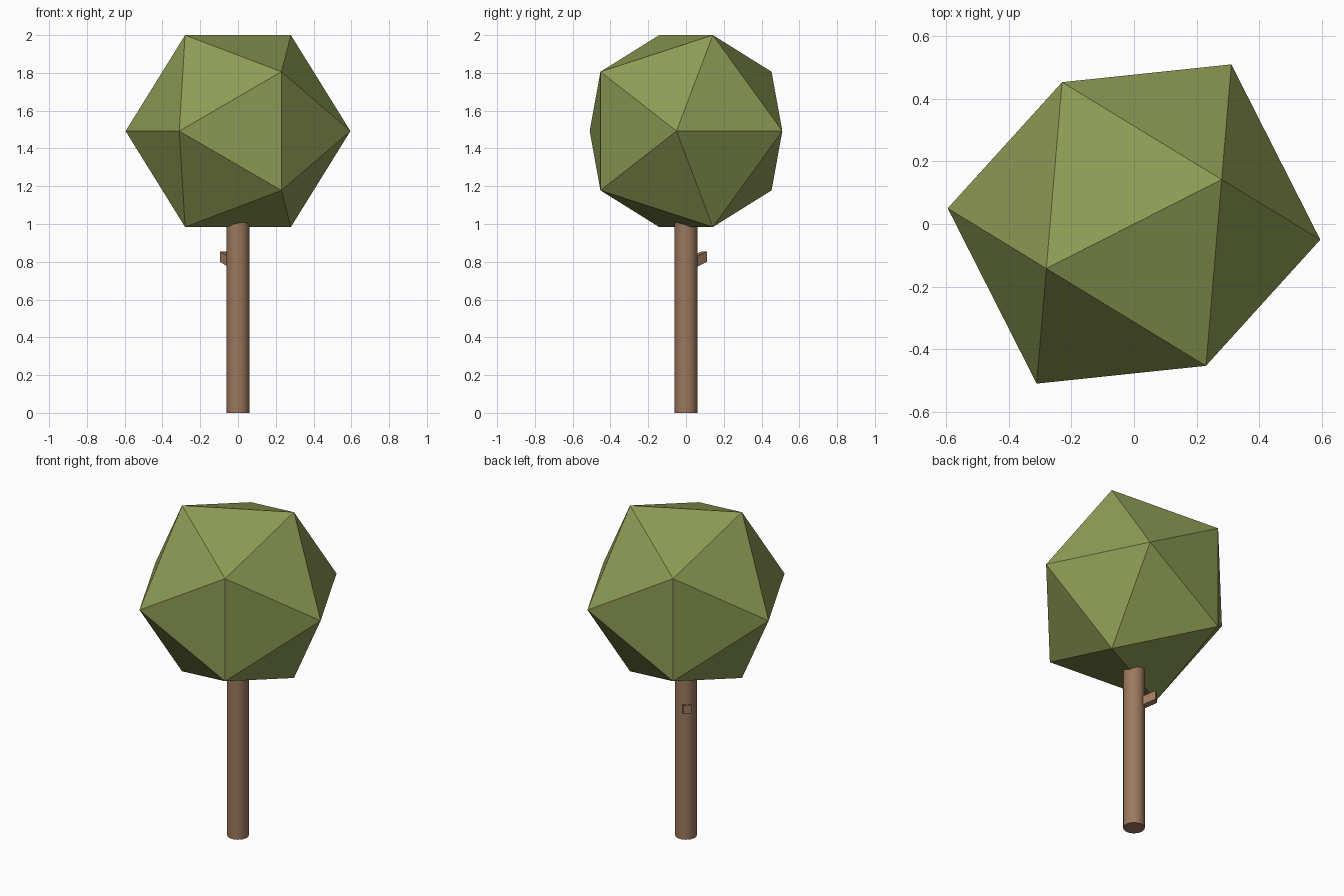
import bpy, bmesh, math
from mathutils import Matrix, Vector

if "Cube" in bpy.data.objects:
    bpy.data.objects.remove(bpy.data.objects["Cube"])


def material(name, rgb):
    m = bpy.data.materials.new(name)
    m.diffuse_color = (*rgb, 1)
    m.use_nodes = True
    m.node_tree.nodes["Principled BSDF"].inputs["Base Color"].default_value = m.diffuse_color
    return m


def add_object(name, bm, mat):
    bmesh.ops.recalc_face_normals(bm, faces=bm.faces)
    mesh = bpy.data.meshes.new(name)
    bm.to_mesh(mesh)
    bm.free()
    mesh.materials.append(mat)
    ob = bpy.data.objects.new(name, mesh)
    bpy.context.collection.objects.link(ob)
    return ob


bark = material("bark", (0.33, 0.19, 0.11))
leaf = material("leaf", (0.27, 0.33, 0.09))

# Crown: regular icosahedron with an edge on top, turned about z
A, B = 0.314, 0.508
bm = bmesh.new()
for s in (-A, A):
    for t in (-B, B):
        for p in ((s, 0, t), (0, t, s), (t, s, 0)):
            bm.verts.new(p)
bmesh.ops.convex_hull(bm, input=bm.verts)
bm.transform(Matrix.Translation((0, 0, 1.492)) @ Matrix.Rotation(math.radians(26.9), 4, 'Z'))
add_object("crown", bm, leaf)

# Trunk: round post reaching into the crown
bm = bmesh.new()
bmesh.ops.create_cone(bm, cap_ends=True, segments=32, radius1=0.06, radius2=0.06,
                      depth=1.1, matrix=Matrix.Translation((0, 0, 0.55)))
trunk = add_object("trunk", bm, bark)
bpy.context.view_layer.objects.active = trunk
trunk.select_set(True)
bpy.ops.object.shade_smooth_by_angle(angle=math.radians(40))

# Branch stub: short block rising outward at the back left
bm = bmesh.new()
bmesh.ops.create_cube(bm, size=1)
out = Vector((-math.cos(math.radians(51)), math.sin(math.radians(51)), 0))
side = Vector((-out.y, out.x, 0))
for v in bm.verts:
    d = 0.126 if v.co.x > 0 else 0.03
    z = 0.828 + 0.39 * (d - 0.126) + v.co.z * 0.055
    v.co = out * d + side * v.co.y * 0.044 + Vector((0, 0, z))
add_object("branch_stub", bm, bark)
